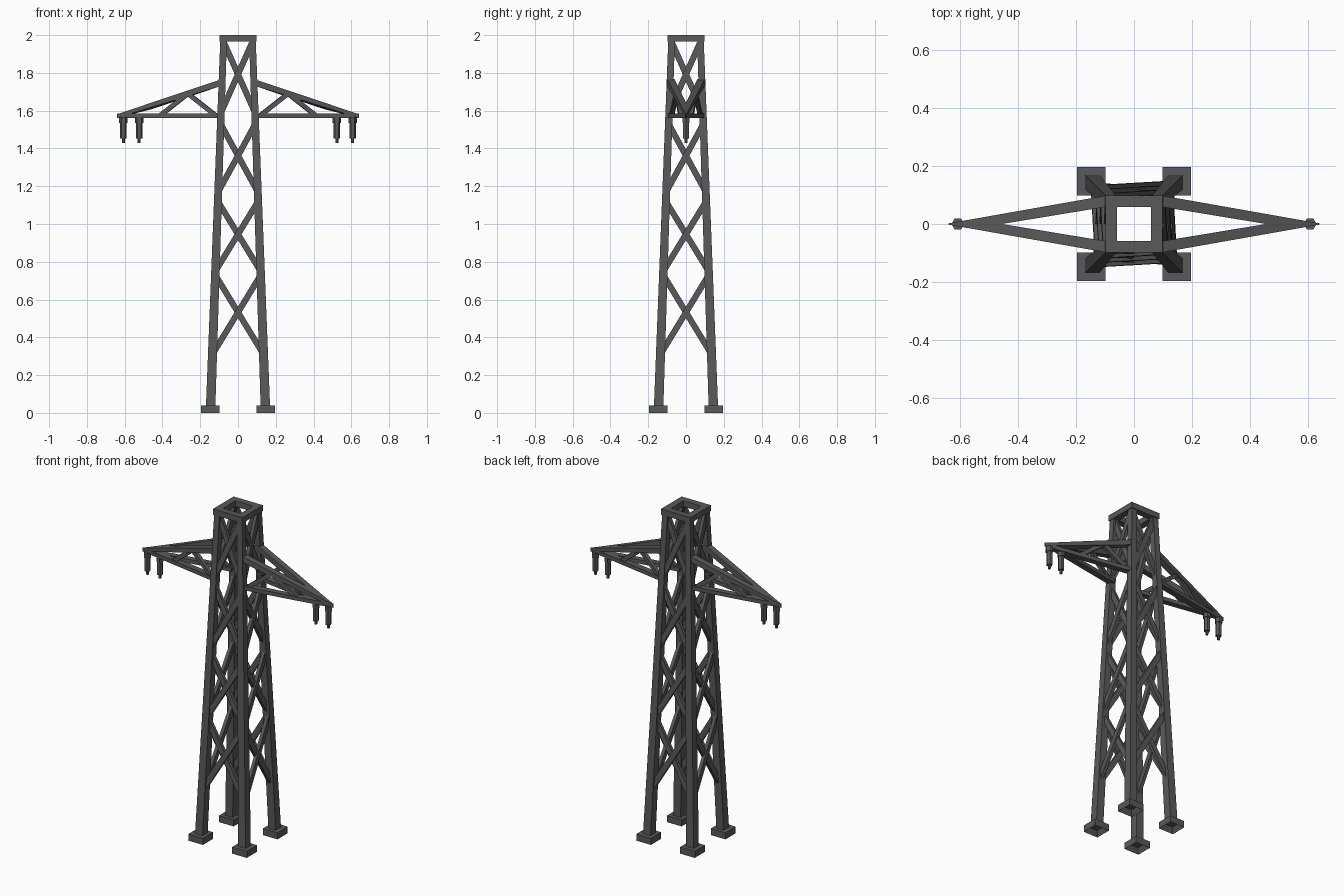
import bpy, bmesh, math
from mathutils import Vector, Matrix

old = bpy.data.objects.get("Cube")
if old:
    bpy.data.objects.remove(old, do_unlink=True)

steel = bpy.data.materials.new("dark_grey_steel")
steel.use_nodes = True
GREY = (0.1, 0.1, 0.1, 1)
steel.diffuse_color = GREY
steel.node_tree.nodes["Principled BSDF"].inputs["Base Color"].default_value = GREY


def finish(name, bm):
    bmesh.ops.recalc_face_normals(bm, faces=bm.faces)
    mesh = bpy.data.meshes.new(name)
    bm.to_mesh(mesh)
    bm.free()
    mesh.materials.append(steel)
    obj = bpy.data.objects.new(name, mesh)
    bpy.context.collection.objects.link(obj)
    return obj


def box(bm, center, size):
    m = Matrix.Translation(center) @ Matrix.Diagonal((*size, 1))
    return bmesh.ops.create_cube(bm, size=1, matrix=m)["verts"]


def beam(bm, a, b, width, depth, normal):
    """Rectangular bar from a to b, with its thin side along normal."""
    a, b = Vector(a), Vector(b)
    along = (b - a).normalized()
    side = along.cross(Vector(normal)).normalized()
    out = side.cross(along)
    rot = Matrix((side, out, along)).transposed().to_4x4()
    m = Matrix.Translation((a + b) / 2) @ rot
    m = m @ Matrix.Diagonal((width, depth, (b - a).length, 1))
    bmesh.ops.create_cube(bm, size=1, matrix=m)


def leg_center(z):
    return 0.146 - 0.0353 * z


CORNERS = [(sx, sy) for sx in (-1, 1) for sy in (-1, 1)]

# Tapered corner legs
bm = bmesh.new()
for sx, sy in CORNERS:
    for v in box(bm, (0, 0, 0), (2, 2, 2)):
        z, half = (1.985, 0.0175) if v.co.z > 0 else (0.03, 0.025)
        c = leg_center(z)
        v.co = (sx * c + v.co.x * half, sy * c + v.co.y * half, z)
finish("corner_legs", bm)

# Footings with a recess underneath
bm = bmesh.new()
for sx, sy in CORNERS:
    box(bm, (sx * 0.147, sy * 0.147, 0.02), (0.098, 0.098, 0.04))
bm.normal_update()
under = [f for f in bm.faces if f.normal.z < -0.9]
bmesh.ops.inset_individual(bm, faces=under, thickness=0.024)
for f in under:
    for v in f.verts:
        v.co.z = 0.03
finish("footings", bm)

# Square ring on top
bm = bmesh.new()
rings = [[bm.verts.new((r * x, r * y, z)) for x, y in ((-1, -1), (1, -1), (1, 1), (-1, 1))]
         for r, z in ((0.099, 1.965), (0.099, 2), (0.0585, 2), (0.0585, 1.965))]
for k in range(4):
    p, q = rings[k], rings[(k + 1) % 4]
    for i in range(4):
        j = (i + 1) % 4
        bm.faces.new((p[i], p[j], q[j], q[i]))
finish("top_ring", bm)

# Crossed braces on all four sides
bm = bmesh.new()
for turn in range(4):
    rot = Matrix.Rotation(turn * math.pi / 2, 3, 'Z')
    for low, high in ((0.31, 0.73), (0.75, 1.12), (1.17, 1.53), (1.59, 1.965)):
        c0, c1 = leg_center(low), leg_center(high)
        for s, off in ((-1, 0.004), (1, -0.004)):
            a = Vector((s * c0, -c0 - off, low))
            b = Vector((-s * c1, -c1 - off, high))
            beam(bm, rot @ a, rot @ b, 0.032, 0.02, rot @ Vector((0, -1, 0)))
finish("cross_braces", bm)


def chord_pair(bm, side, top, bottom):
    """V-shaped pair of bars meeting at the arm tip; top and bottom give z at x."""
    plan = [(0.085, 0.1), (0.64, 0.002), (0.64, -0.002), (0.085, -0.1),
            (0.085, -0.061), (0.455, 0), (0.085, 0.061)]
    up = [bm.verts.new((side * x, y, top(x))) for x, y in plan]
    down = [bm.verts.new((side * x, y, bottom(x))) for x, y in plan]
    n = len(plan)
    for i in range(n):
        j = (i + 1) % n
        bm.faces.new((up[i], up[j], down[j], down[i]))
    for ring in (up, down):
        bm.faces.new((ring[0], ring[1], ring[5], ring[6]))
        bm.faces.new((ring[2], ring[3], ring[4], ring[5]))
        bm.faces.new((ring[1], ring[2], ring[5]))


def arm_y(x):
    return 0.079 - 0.168 * (x - 0.1)


def slope(x):
    return 1.764 - 0.335 * (x - 0.095)


for side, label in ((1, "left"), (-1, "right")):
    # Cross arm chords
    bm = bmesh.new()
    chord_pair(bm, side, lambda x: 1.584, lambda x: 1.561)
    chord_pair(bm, side, slope, lambda x: max(slope(x) - 0.035, 1.562))
    finish(label + "_arm_chords", bm)

    # Arm web diagonals
    bm = bmesh.new()
    for sy in (-1, 1):
        for foot in (0.115, 0.415):
            a = (side * foot, sy * arm_y(foot), 1.572)
            b = (side * 0.265, sy * arm_y(0.265), 1.69)
            beam(bm, a, b, 0.024, 0.022, (side * 0.168, sy, 0))
    finish(label + "_arm_diagonals", bm)

    # Hanging insulators, turned from a stepped profile
    for x, place in ((0.607, "outer"), (0.523, "inner")):
        bm = bmesh.new()
        profile = [(0.022, 1.566), (0.022, 1.535), (0.017, 1.535),
                   (0.017, 1.452), (0.008, 1.452), (0.008, 1.43)]
        loops = [[bm.verts.new((side * x + r * math.cos(k * math.pi / 3),
                                r * math.sin(k * math.pi / 3), z)) for k in range(6)]
                 for r, z in profile]
        for p, q in zip(loops, loops[1:]):
            for i in range(6):
                j = (i + 1) % 6
                bm.faces.new((p[i], p[j], q[j], q[i]))
        bm.faces.new(loops[0])
        bm.faces.new(loops[-1])
        finish(f"{label}_{place}_insulator", bm)
